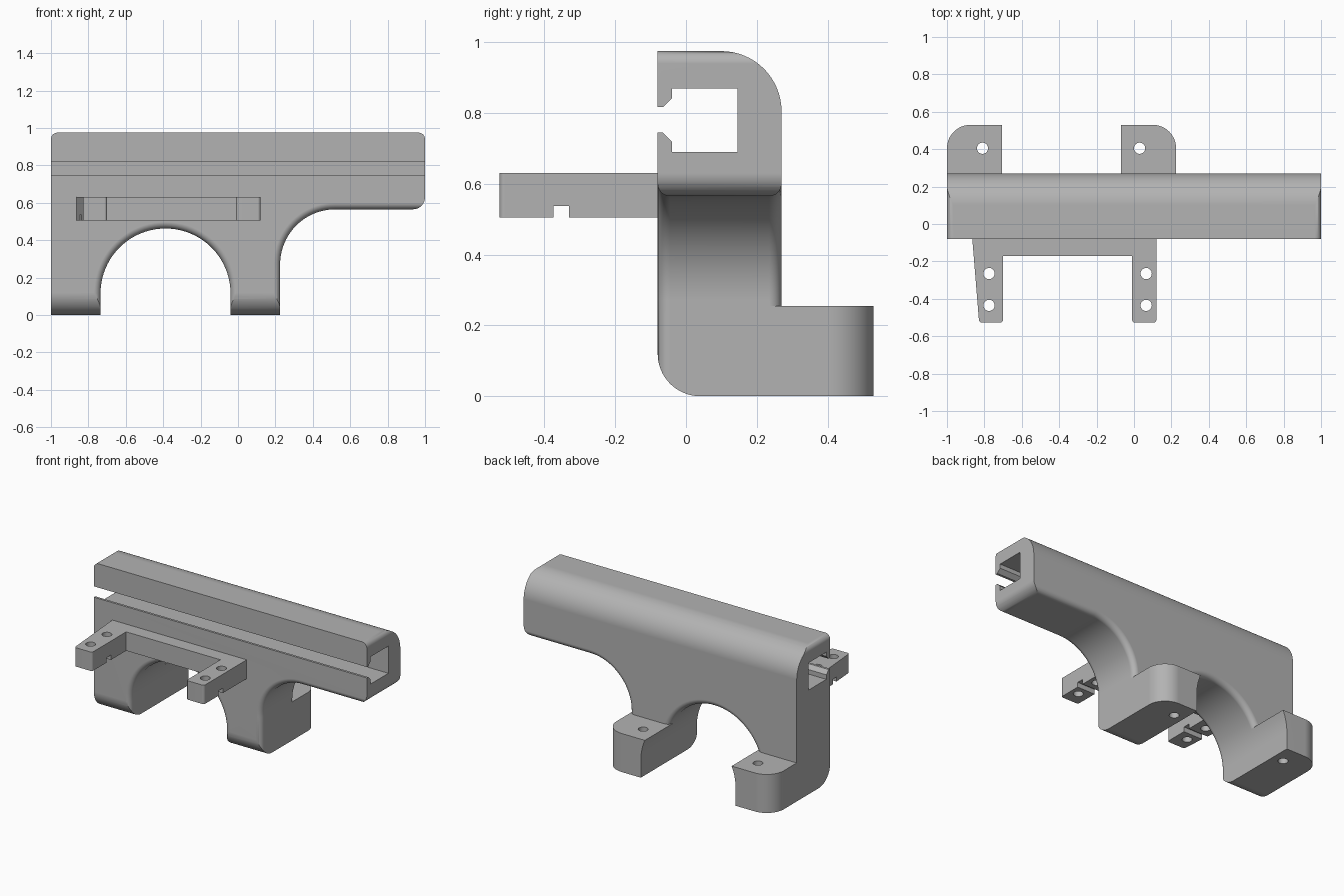
import bpy, bmesh, math
from mathutils import Vector

cube = bpy.data.objects.get("Cube")
if cube:
    bpy.data.objects.remove(cube, do_unlink=True)

grey = bpy.data.materials.new("plain grey")
grey.use_nodes = True
grey.diffuse_color = (0.45, 0.45, 0.45, 1)
grey.node_tree.nodes["Principled BSDF"].inputs["Base Color"].default_value = (0.45, 0.45, 0.45, 1)


def rounded(points, seg=16):
    """Outline from (u, v) or (u, v, radius) corners."""
    out = []
    n = len(points)
    for i, p in enumerate(points):
        c = Vector(p[:2])
        if len(p) == 2:
            out.append(c)
            continue
        a = (Vector(points[i - 1][:2]) - c).normalized()
        b = (Vector(points[(i + 1) % n][:2]) - c).normalized()
        half = a.angle(b) / 2
        mid = c + (a + b).normalized() * p[2] / math.sin(half)
        start = c + a * p[2] / math.tan(half) - mid
        end = c + b * p[2] / math.tan(half) - mid
        sweep = start.angle_signed(end)
        a0 = math.atan2(start.y, start.x)
        for k in range(seg + 1):
            t = a0 - sweep * k / seg
            out.append(mid + p[2] * Vector((math.cos(t), math.sin(t))))
    return [p for i, p in enumerate(out) if (p - out[i - 1]).length > 0.002]


def prism(name, outline, axis, lo, hi, bevel=0, pick=None):
    """Extrude an outline along an axis; optionally round the picked rim edges."""
    place = {"x": lambda u, v, w: (w, u, v),
             "y": lambda u, v, w: (u, w, v),
             "z": lambda u, v, w: (u, v, w)}[axis]
    bm = bmesh.new()
    face = bm.faces.new([bm.verts.new(place(p[0], p[1], lo)) for p in outline])
    ext = bmesh.ops.extrude_face_region(bm, geom=[face])
    shift = Vector(place(0, 0, hi - lo))
    for v in ext["geom"]:
        if isinstance(v, bmesh.types.BMVert):
            v.co += shift
    bmesh.ops.recalc_face_normals(bm, faces=bm.faces)
    if bevel:
        bmesh.ops.bevel(bm, geom=[e for e in bm.edges if pick(*e.verts)], offset=bevel,
                        segments=6, profile=0.5, affect='EDGES', clamp_overlap=False)
    mesh = bpy.data.meshes.new(name)
    bm.to_mesh(mesh)
    bm.free()
    mesh.materials.append(grey)
    ob = bpy.data.objects.new(name, mesh)
    bpy.context.collection.objects.link(ob)
    return ob


def combine(ob, tool, operation):
    """Apply an exact boolean and discard the tool."""
    mod = ob.modifiers.new("cut", 'BOOLEAN')
    mod.object, mod.operation, mod.solver = tool, operation, 'EXACT'
    bpy.context.view_layer.update()
    ev = ob.evaluated_get(bpy.context.evaluated_depsgraph_get())
    mesh = bpy.data.meshes.new_from_object(ev)
    ob.modifiers.clear()
    ob.data = mesh
    bpy.data.objects.remove(tool, do_unlink=True)


def drill(ob, x, y, r=0.03):
    ring = [(x + r * math.cos(k * math.tau / 32), y + r * math.sin(k * math.tau / 32))
            for k in range(32)]
    combine(ob, prism("drill", ring, "z", -0.1, 0.8), 'DIFFERENCE')


# Slab with the arch and the right-hand cove, drawn oversize and clipped below
under = [(-1.2, -0.2), (-0.735, -0.2), (-0.735, 0.4625, 0.347), (-0.04, 0.4625, 0.347),
         (-0.04, -0.2), (0.225, -0.2), (0.225, 0.565, 0.295), (1.2, 0.565),
         (1.2, 1.2), (-1.2, 1.2)]
arch = rounded(under, 20)


def arch_rim(a, b):
    along_y = abs(a.co.y - b.co.y) > 0.01
    inside = all(-1.1 < v.co.x and v.co.z < 0.6 for v in (a, b))
    floor = a.co.z < -0.19 and b.co.z < -0.19
    return inside and not along_y and not floor


body = prism("body", arch, "y", -0.08, 0.27, 0.035, arch_rim)

# Side section: rounded top back and bottom front, with the slotted channel
side = [(-0.08, 0.975), (0.27, 0.975, 0.17), (0.27, -0.0), (-0.08, 0.0, 0.12),
        (-0.08, 0.745), (-0.065, 0.745), (-0.04, 0.72), (-0.04, 0.69), (0.145, 0.69),
        (0.145, 0.87), (-0.04, 0.87), (-0.04, 0.842), (-0.065, 0.817), (-0.08, 0.817)]
combine(body, prism("section", rounded(side), "x", -1.1, 1.1), 'INTERSECT')

# Front outline: rounded ends
ends = [(-1, -0.1), (-1, 0.975, 0.035), (1, 0.975, 0.035), (1, 0.565, 0.065),
        (0.7, 0.565), (0.7, -0.1)]
combine(body, prism("ends", rounded(ends, 10), "y", -0.2, 0.4), 'INTERSECT')

# Feet: same arch outline behind the body, rounded in plan on the outer corners
for name, plan, hole in (
        ("left_foot", [(-1, 0.235), (-1, 0.53, 0.125), (-0.6, 0.53), (-0.6, 0.235)], -0.81),
        ("right_foot", [(-0.15, 0.235), (-0.15, 0.53), (0.225, 0.53, 0.125), (0.225, 0.235)], 0.03)):
    foot = prism(name, rounded(plan), "z", 0, 0.255)
    combine(foot, prism("arch", arch, "y", 0.1, 0.7), 'INTERSECT')
    combine(body, foot, 'UNION')
    drill(body, hole, 0.405)

# Forked bracket on the front with a groove underneath and four holes
fork = [(-0.867, -0.05), (-0.828, -0.527, 0.015), (-0.70, -0.527, 0.015), (-0.70, -0.17),
        (-0.01, -0.17), (-0.01, -0.527, 0.015), (0.12, -0.527, 0.015), (0.12, -0.05)]
bracket = prism("fork_bracket", rounded(fork, 6), "z", 0.505, 0.63)
groove = [(-0.375, 0.4), (-0.33, 0.4), (-0.33, 0.537), (-0.375, 0.537)]
combine(bracket, prism("groove", rounded(groove), "x", -1, 0.3), 'DIFFERENCE')
for x in (-0.775, 0.065):
    for y in (-0.265, -0.435):
        drill(bracket, x, y)

# Smooth shading with crisp edges
bpy.ops.object.select_all(action='DESELECT')
for ob in (body, bracket):
    ob.select_set(True)
    bpy.context.view_layer.objects.active = ob
bpy.ops.object.shade_smooth_by_angle(angle=math.radians(30))
for ob in (body, bracket):
    ob.modifiers.new("even_shading", 'WEIGHTED_NORMAL').keep_sharp = True
